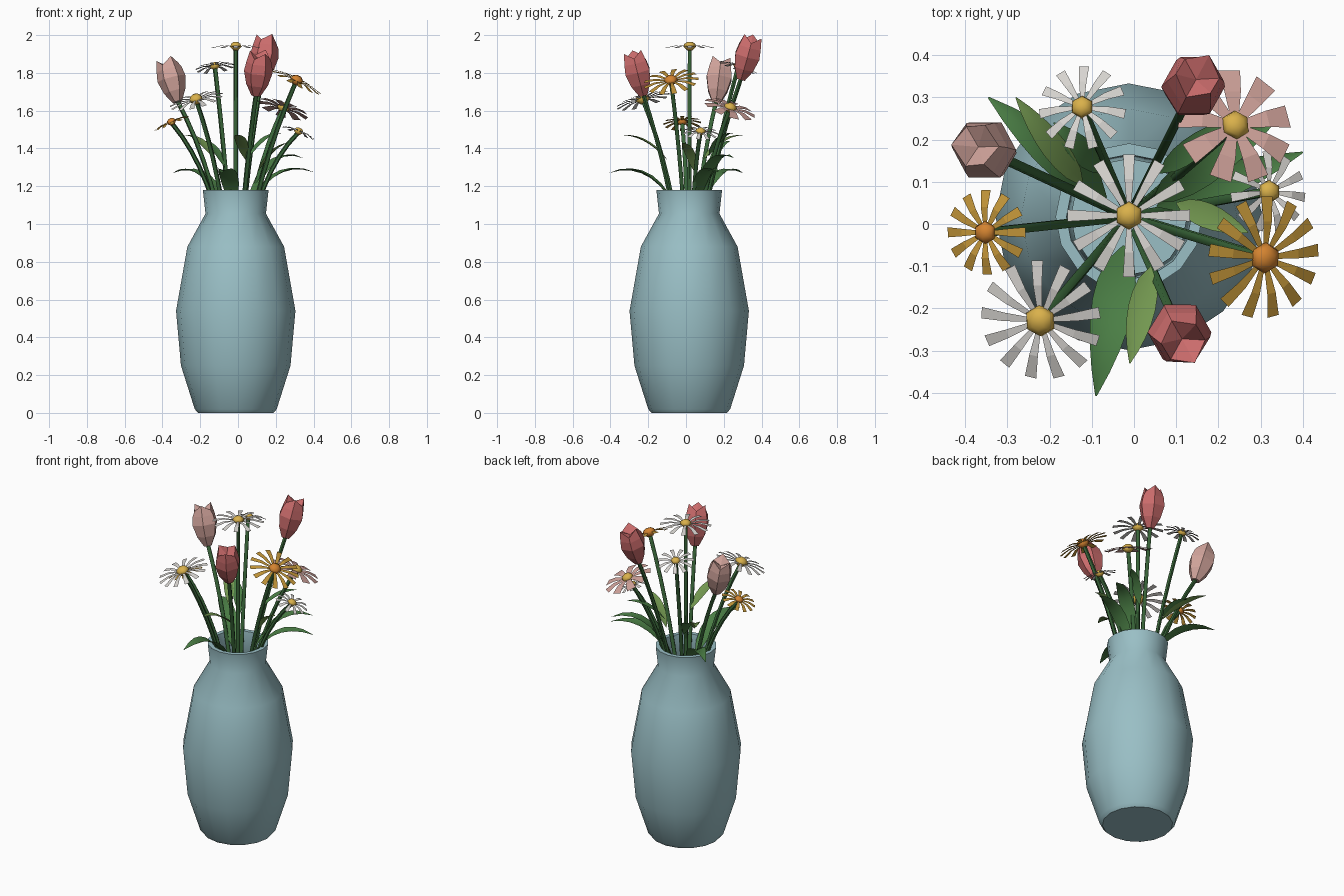
import bpy, bmesh, math
from mathutils import Vector

if "Cube" in bpy.data.objects:
    bpy.data.objects.remove(bpy.data.objects["Cube"])

C = Vector((-0.012, 0.017, 0))          # vase axis
Z = Vector((0, 0, 1))


def mat(name, rgb):
    m = bpy.data.materials.new(name)
    m.diffuse_color = (*rgb, 1)
    m.use_nodes = True
    m.node_tree.nodes["Principled BSDF"].inputs["Base Color"].default_value = m.diffuse_color
    return m


BLUE = mat("glaze", (0.32, 0.52, 0.56))
STEM = mat("stem_green", (0.04, 0.13, 0.04))
LEAF = mat("leaf_green", (0.07, 0.21, 0.06))
LIGHT = mat("light_green", (0.17, 0.31, 0.08))
WHITE = mat("white", (0.68, 0.66, 0.63))
PINK = mat("pink", (0.64, 0.37, 0.33))
RED = mat("red", (0.60, 0.15, 0.15))
GOLD = mat("gold", (0.54, 0.30, 0.04))
YELLOW = mat("yellow", (0.70, 0.44, 0.07))
ORANGE = mat("orange", (0.66, 0.23, 0.03))


def finish(name, bm, material, smooth=None):
    bm.normal_update()
    me = bpy.data.meshes.new(name)
    bm.to_mesh(me)
    bm.free()
    me.materials.append(material)
    ob = bpy.data.objects.new(name, me)
    bpy.context.collection.objects.link(ob)
    if smooth:
        bpy.ops.object.select_all(action='DESELECT')
        ob.select_set(True)
        bpy.context.view_layer.objects.active = ob
        bpy.ops.object.shade_smooth_by_angle(angle=math.radians(smooth))
    return ob


def skin(bm, rings, closed=True, caps=True):
    """Bridge a list of point rings with quads."""
    vs = [[bm.verts.new(p) for p in r] for r in rings]
    n = len(vs[0])
    for a, b in zip(vs, vs[1:]):
        for i in range(n if closed else n - 1):
            j = (i + 1) % n
            bm.faces.new((a[i], a[j], b[j], b[i]))
    if caps:
        bm.faces.new(vs[0][::-1])
        bm.faces.new(vs[-1])
    return vs


def frame(n):
    """Two axes square to direction n."""
    u = n.cross(Vector((0, 1, 0))).normalized()
    u = -u if u.x < 0 else u
    return u, n.cross(u).normalized()


def ring(centre, u, v, r, n, turn=0):
    return [centre + r * (math.cos(turn + math.tau * i / n) * u + math.sin(turn + math.tau * i / n) * v)
            for i in range(n)]


def bezier(a, b, c, t):
    return a * (1 - t) ** 2 + b * 2 * t * (1 - t) + c * t * t


# Vase: outer wall, rim, then inner wall down to the floor
profile = [(.20, 0), (.217, .02), (.29, .25), (.316, .54), (.256, .88), (.16, 1.055),
           (.174, 1.18), (.148, 1.18), (.137, 1.055), (.232, .87), (.292, .54), (.266, .26), (.19, .05)]
bm = bmesh.new()
X, Y = Vector((1, 0, 0)), Vector((0, 1, 0))
skin(bm, [ring(C + Z * z, X, Y, r, 16) for r, z in profile])
finish("vase", bm, BLUE, 40)


def stem(name, head, n):
    out = head - C
    out.z = 0
    d = out.normalized() if out.length > .05 else Vector((0, 0, 0))
    a, b = C + d * .04 + Z * .75, C + d * .115 + Z * 1.27
    pts = [bezier(a, b, head, i / 8) for i in range(9)]
    bm = bmesh.new()
    rings = []
    for i, p in enumerate(pts):
        t = (pts[min(i + 1, 8)] - pts[max(i - 1, 0)]).normalized()
        rings.append(ring(p, *frame(t), .012, 6))
    skin(bm, rings)
    finish(name + "_stem", bm, STEM, 60)


def daisy(name, pos, normal, radius, count, tip, colour, heart, heart_r):
    p, n = Vector(pos), Vector(normal).normalized()
    u, v = frame(n)
    # Petals: slim strips that widen outward and dip a little
    bm = bmesh.new()
    for k in range(count):
        a = math.tau * k / count + math.pi / 2
        d, s = math.cos(a) * u + math.sin(a) * v, -math.sin(a) * u + math.cos(a) * v
        rows = []
        for f, w, h in ((.12, .35, 0), (.6, .75, .004), (1, 1, -.008)):
            c = p + d * radius * f + n * h
            rows.append([c - s * tip * w / 2, c + s * tip * w / 2])
        skin(bm, rows, closed=False, caps=False)
    bmesh.ops.reverse_faces(bm, faces=bm.faces)
    finish(name + "_petals", bm, colour)
    # Flower heart: flattened low-poly ball
    bm = bmesh.new()
    skin(bm, [ring(p + n * h * heart_r, u, v, r * heart_r, 6, math.pi / 6)
              for r, h in ((.45, -.6), (1, -.05), (.85, .4), (.4, .7))])
    finish(name + "_heart", bm, heart, 60)
    stem(name, p - n * .01, n)


def tulip(name, base, axis, colour):
    p, n = Vector(base), Vector(axis).normalized()
    u, v = frame(n)
    bm = bmesh.new()
    rings = [ring(p + n * h, u, v, r, 6) for r, h in ((.025, 0), (.058, .06), (.076, .13), (.068, .18))]
    # Zigzag rim of petal tips around a sunken cap
    rings.append([q + n * (.02 if i % 2 else -.015) for i, q in enumerate(ring(p + n * .222, u, v, .054, 6))])
    vs = skin(bm, rings, caps=False)
    bm.faces.new(vs[0][::-1])
    mid = bm.verts.new(p + n * .195)
    for i in range(6):
        bm.faces.new((vs[-1][i], vs[-1][(i + 1) % 6], mid))
    finish(name, bm, colour)
    stem(name, p + n * .01, n)


daisy("white_daisy_top", (-.012, .02, 1.94), (0, 0, 1), .145, 12, .028, WHITE, YELLOW, .034)
daisy("pink_daisy", (.24, .234, 1.615), (.33, .32, 1), .138, 9, .055, PINK, YELLOW, .036)
daisy("white_daisy_back", (-.123, .277, 1.835), (-.13, .3, 1), .103, 11, .024, WHITE, YELLOW, .028)
daisy("white_daisy_small", (.32, .077, 1.49), (.4, .08, 1), .095, 11, .022, WHITE, YELLOW, .028)
daisy("gold_daisy_large", (.31, -.08, 1.76), (.5, -.14, 1), .145, 13, .03, GOLD, ORANGE, .038)
daisy("gold_daisy_small", (-.352, -.02, 1.54), (-.42, -.05, 1), .1, 12, .024, GOLD, ORANGE, .028)
daisy("white_daisy_front", (-.222, -.229, 1.66), (-.25, -.28, 1), .145, 13, .028, WHITE, YELLOW, .039)

tulip("red_tulip_back", (.125, .29, 1.765), (.12, .28, 1), RED)
tulip("red_tulip_front", (.095, -.225, 1.68), (.1, -.25, 1), RED)
tulip("pink_tulip", (-.32, .16, 1.645), (-.26, .12, 1), PINK)


def leaf(name, a, b, c, width, colour):
    """Arched blade with a folded midrib."""
    a, b, c = Vector(a), Vector(b), Vector(c)
    side = Z.cross(c - a).normalized()
    rows = []
    for i in range(8):
        t = i / 7
        w = width / 2 * max(.04, math.sin(math.pi * t ** .8) ** .8)
        p = bezier(a, b, c, t)
        rows.append([p + side * w + Z * w * .3, p, p - side * w + Z * w * .3])
    bm = bmesh.new()
    skin(bm, rows, closed=False, caps=False)
    finish(name, bm, colour, 60)


# Big leaves spilling over the rim
for i, (tip, w) in enumerate([((-.345, .30, 1.27), .09), ((-.09, -.407, 1.27), .1),
                              ((.40, .17, 1.275), .085), ((.34, .25, 1.35), .085)]):
    t = Vector(tip)
    d = Vector((t.x, t.y, 0)) - C
    leaf(f"rim_leaf_{i + 1}", C + d * .16 + Z * 1.08, C + d * .5 + Z * (t.z + .07), t, w, LEAF)

# Small leaves branching from the stems
for i, (a, tip, w, m) in enumerate([((-.12, .09, 1.34), (-.28, .30, 1.47), .06, LIGHT),
                                    ((.04, -.10, 1.34), (-.01, -.33, 1.47), .065, LIGHT),
                                    ((-.07, .12, 1.30), (-.19, .24, 1.44), .06, LEAF),
                                    ((.10, .05, 1.27), (.27, -.02, 1.43), .06, LIGHT),
                                    ((.06, .12, 1.36), (.23, .25, 1.48), .055, LEAF)]):
    a, t = Vector(a), Vector(tip)
    leaf(f"stem_leaf_{i + 1}", a, a.lerp(t, .5) + Z * .06, t, w, m)
